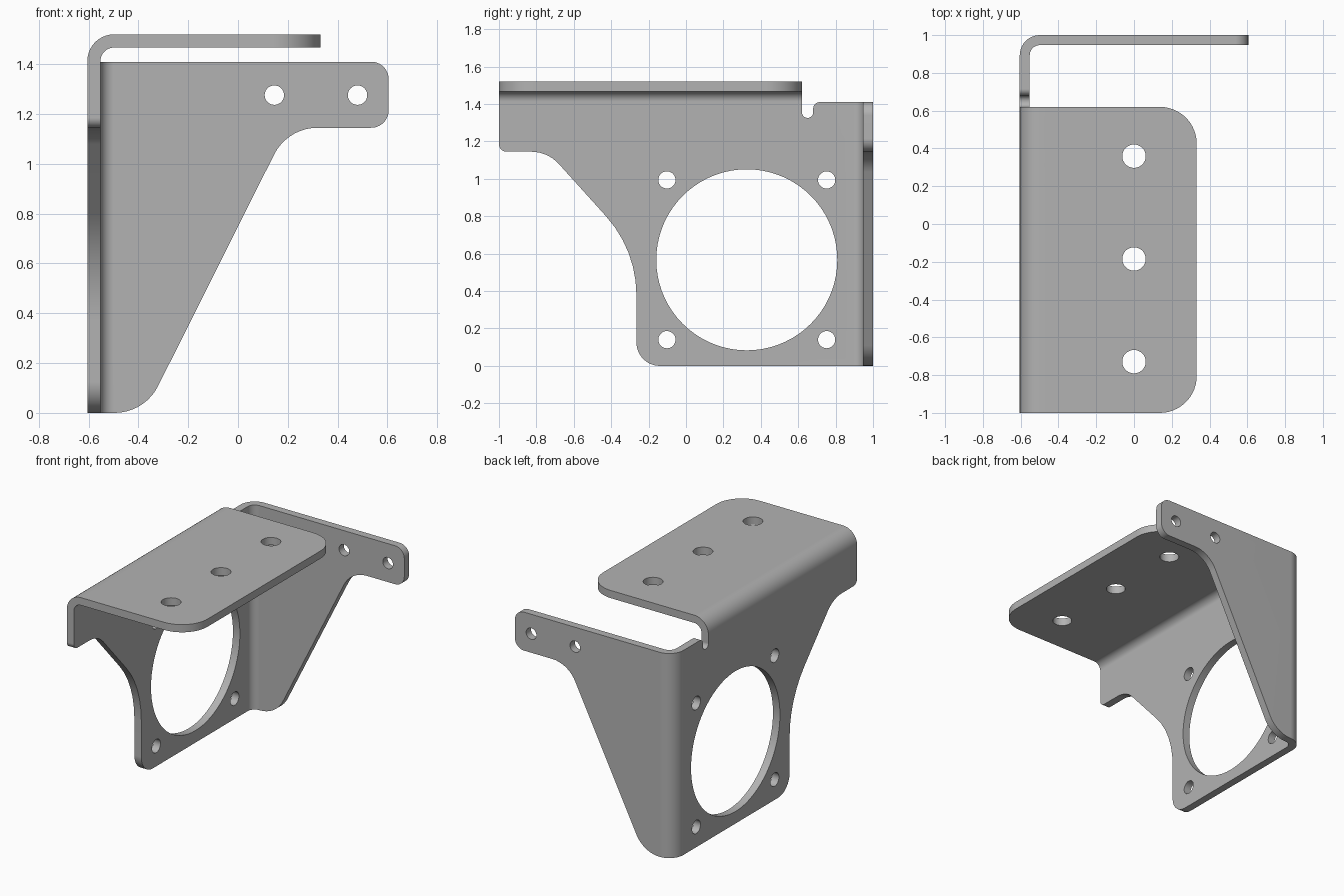
import bpy, bmesh, math
from mathutils import Vector

cube = bpy.data.objects.get("Cube")
if cube:
    bpy.data.objects.remove(cube)

T = 0.053                         # sheet thickness
R = 0.107                         # outer bend radius
LEFT, BACK, TOP = -0.605, 1.0, 1.52
BX, BY, BZ = LEFT + R, BACK - R, TOP - R   # tangent lines of the bends
FLANGE_END, WALL_TOP = 0.62, 1.41

bm = bmesh.new()


def rounded(corners):
    """Closed outline; each corner is (a, b) or (a, b, fillet radius)."""
    out = []
    for i, c in enumerate(corners):
        p = Vector(c[:2])
        if len(c) == 2:
            out.append(p)
            continue
        d0 = (Vector(corners[i - 1][:2]) - p).normalized()
        d1 = (Vector(corners[(i + 1) % len(corners)][:2]) - p).normalized()
        half = d0.angle(d1) / 2
        center = p + (d0 + d1).normalized() * c[2] / math.sin(half)
        start = p + d0 * c[2] / math.tan(half) - center
        end = p + d1 * c[2] / math.tan(half) - center
        sweep = start.angle_signed(end)
        n = max(6, round(abs(sweep) / math.radians(7)))
        for k in range(n + 1):
            a = -sweep * k / n
            out.append(center + Vector((start.x * math.cos(a) - start.y * math.sin(a),
                                        start.x * math.sin(a) + start.y * math.cos(a))))
    return out


def circle(a, b, r, n=32):
    return [Vector((a + r * math.cos(math.tau * k / n), b + r * math.sin(math.tau * k / n)))
            for k in range(n)]


def flat_sheet(loops, place, normal):
    """Fill an outline with holes on the plane given by place(a, b)."""
    edges = []
    for loop in loops:
        vs = [bm.verts.new(place(p.x, p.y)) for p in loop]
        edges += [bm.edges.new((vs[i - 1], vs[i])) for i in range(len(vs))]
    bmesh.ops.triangle_fill(bm, edges=edges, use_beauty=True, normal=normal)


def bend(place, ends, n=10):
    """Quarter-round strip between two end positions along the bend."""
    rows = []
    for k in range(n + 1):
        a = math.pi / 2 * k / n
        rows.append([bm.verts.new(place(R * math.cos(a), R * math.sin(a), e)) for e in ends])
    for r0, r1 in zip(rows, rows[1:]):
        bm.faces.new((r0[0], r0[1], r1[1], r1[0]))


# Side wall with large opening, four screw holes and a bend relief notch
wall = rounded([(-1, BZ), (-1, 1.145, 0.04), (-0.739, 1.145, 0.2), (-0.265, 0.62, 0.63),
                (-0.265, 0, 0.125), (BY, 0), (BY, WALL_TOP), (0.68, WALL_TOP, 0.035),
                (0.68, 1.326, 0.029), (FLANGE_END, 1.326, 0.029), (FLANGE_END, BZ)])
cy, cz, pitch = 0.325, 0.567, 0.427
wall_holes = [circle(cy, cz, 0.484, 72)]
wall_holes += [circle(cy + i * pitch, cz + j * pitch, 0.046) for i in (-1, 1) for j in (-1, 1)]
flat_sheet([wall] + wall_holes, lambda a, b: (LEFT, a, b), (-1, 0, 0))

# Rear plate with a tapered lower edge and two holes
rear = rounded([(BX, 0), (-0.375, 0, 0.195), (0.199, 1.145, 0.195), (0.605, 1.145, 0.07),
                (0.605, WALL_TOP, 0.07), (BX, WALL_TOP)])
flat_sheet([rear] + [circle(x, 1.276, 0.039) for x in (0.146, 0.48)],
           lambda a, b: (a, BACK, b), (0, 1, 0))

# Top flange with rounded outer corners and three holes
flange = rounded([(BX, -1), (0.332, -1, 0.195), (0.332, FLANGE_END, 0.195), (BX, FLANGE_END)])
flat_sheet([flange] + [circle(0, y, 0.062) for y in (-0.729, -0.185, 0.359)],
           lambda a, b: (a, b, TOP), (0, 0, 1))

# Bends joining the wall to the flange and the rear plate
bend(lambda u, v, e: (BX - u, e, BZ + v), (-1, FLANGE_END))
bend(lambda u, v, e: (BX - u, BY + v, e), (0, WALL_TOP))
bmesh.ops.remove_doubles(bm, verts=bm.verts[:], dist=0.0002)

# Thicken the sheet inwards, radially at the bends
result = bmesh.ops.extrude_face_region(bm, geom=bm.faces[:], use_keep_orig=True)
for v in [g for g in result["geom"] if isinstance(g, bmesh.types.BMVert)]:
    core = Vector((max(v.co.x, BX), min(v.co.y, BY), min(v.co.z, BZ)))
    v.co -= (v.co - core).normalized() * T
bmesh.ops.recalc_face_normals(bm, faces=bm.faces[:])

mesh = bpy.data.meshes.new("bracket")
bm.to_mesh(mesh)
bm.free()
bracket = bpy.data.objects.new("bracket", mesh)
bpy.context.collection.objects.link(bracket)

# Plain grey metal
grey = bpy.data.materials.new("grey metal")
grey.use_nodes = True
colour = (0.45, 0.45, 0.45, 1)
grey.diffuse_color = colour
grey.node_tree.nodes["Principled BSDF"].inputs["Base Color"].default_value = colour
mesh.materials.append(grey)

# Smooth bends and hole walls, crisp sheet edges
bpy.ops.object.select_all(action="DESELECT")
bracket.select_set(True)
bpy.context.view_layer.objects.active = bracket
bpy.ops.object.shade_smooth_by_angle(angle=math.radians(30))
weighted = bracket.modifiers.new("weighted normals", "WEIGHTED_NORMAL")
weighted.keep_sharp = True
